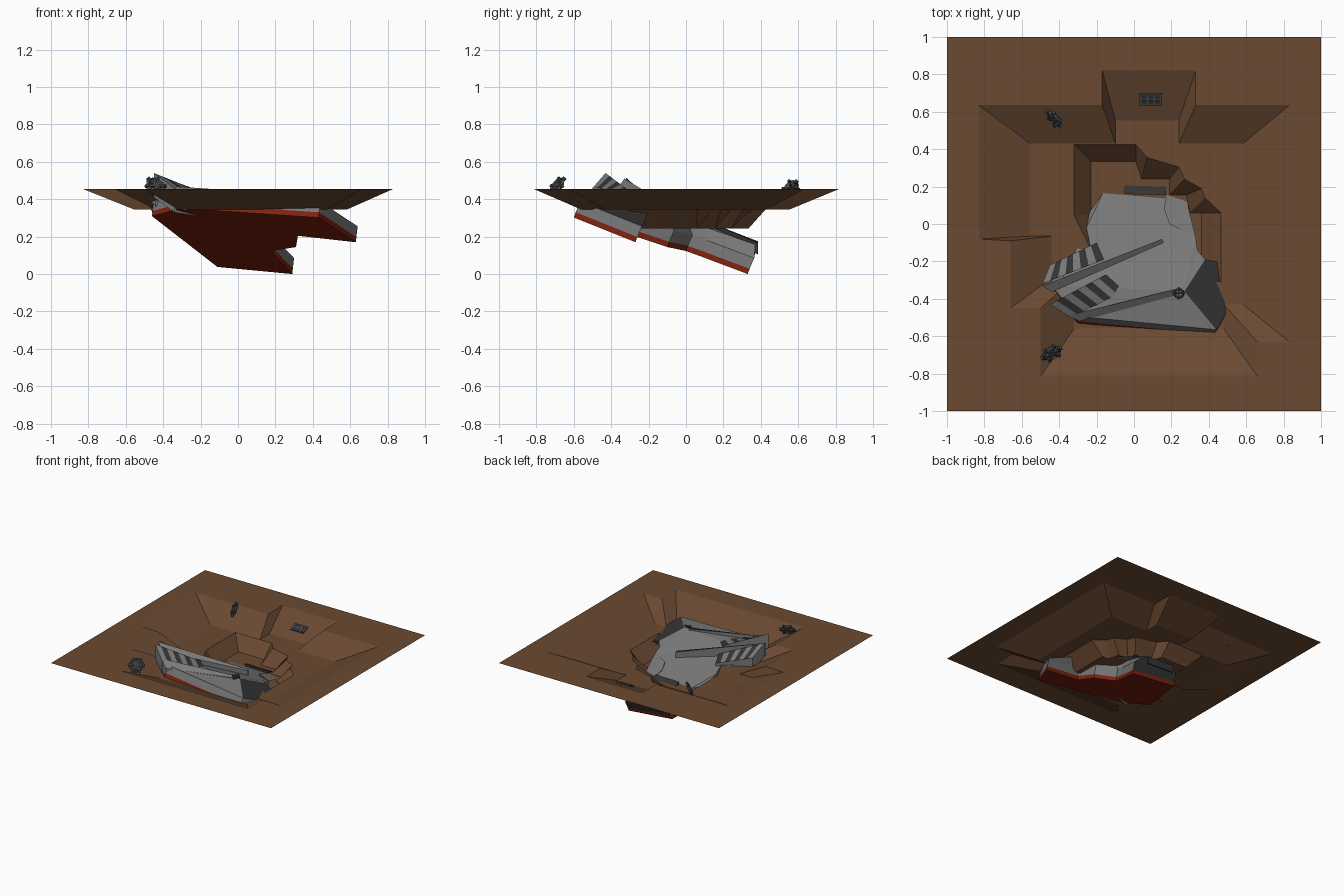
import bpy, bmesh, math
from mathutils import Vector

if "Cube" in bpy.data.objects:
    bpy.data.objects.remove(bpy.data.objects["Cube"])


def mat(name, c):
    m = bpy.data.materials.new(name)
    m.diffuse_color = (*c, 1)
    m.use_nodes = True
    m.node_tree.nodes["Principled BSDF"].inputs["Base Color"].default_value = m.diffuse_color
    return m


BROWN = mat("soil_brown", (0.145, 0.068, 0.032))
GREY = mat("hull_grey", (0.19, 0.19, 0.19))
DARK = mat("dark_grey", (0.034, 0.034, 0.034))
RED = mat("hull_red", (0.22, 0.016, 0.005))
METAL = mat("scrap_grey", (0.07, 0.073, 0.078))


def finish(bm, name, mats, recalc=True):
    if recalc:
        bmesh.ops.recalc_face_normals(bm, faces=bm.faces)
    me = bpy.data.meshes.new(name)
    bm.to_mesh(me)
    bm.free()
    for m in mats:
        me.materials.append(m)
    ob = bpy.data.objects.new(name, me)
    bpy.context.collection.objects.link(ob)
    return ob


def base(x, y):
    """Height of the tilted underside of the wreck."""
    return -0.10 * (x - 0.29) - 0.34 * (y - 0.33)


# ---- terrain: flat sheet, stepped crater and a lower pit
sheet = [(-1, 1), (1, 1), (1, -1), (-1, -1)]
rim = [(-.83, .635), (-.17, .635), (-.17, .82), (.33, .82), (.33, .635), (.83, .635),
       (.83, -.63), (.66, -.63), (.66, -.815), (-.5, -.815), (-.5, -.45), (-.66, -.45),
       (-.66, -.09), (-.83, -.08)]
ledge = [(-.555, .43), (-.1, .43), (-.1, .553), (.24, .553), (.24, .43), (.583, .43),
         (.583, -.43), (.48, -.43), (.48, -.56), (-.32, -.56), (-.32, -.29), (-.44, -.29),
         (-.44, -.065), (-.555, -.065)]
pit_top = [(-.32, .425), (.01, .425), (.07, .355), (.24, .305), (.27, .24), (.36, .19),
           (.38, .14), (.465, .06), (.465, -.31), (-.2, -.2), (-.32, .046)]
pit_low = [(-.23, .334), (.01, .334), (.04, .24), (.19, .24), (.19, .155), (.28, .155),
           (.30, .06), (.36, .06), (.36, -.25), (-.15, -.15), (-.23, .05)]

bm = bmesh.new()


def ring(pts, z):
    vs = [bm.verts.new((x, y, z)) for x, y in pts]
    es = [bm.edges.new((vs[i], vs[(i + 1) % len(vs)])) for i in range(len(vs))]
    return vs, es


def bridge(a, b):
    n = len(a)
    return [bm.faces.new((a[i], a[(i + 1) % n], b[(i + 1) % n], b[i])) for i in range(n)]


s, r = ring(sheet, .455), ring(rim, .455)
l, t, p = ring(ledge, .345), ring(pit_top, .345), ring(pit_low, .243)
for a, b in ((s, r), (l, t)):
    bmesh.ops.triangle_fill(bm, edges=a[1] + b[1], use_beauty=True, normal=(0, 0, 1))
bridge(r[0], l[0])
bridge(t[0], p[0])
bm.faces.new(p[0])
bm.normal_update()
for f in bm.faces:
    if f.normal.z < 0:
        f.normal_flip()
finish(bm, "crater_ground", [BROWN], recalc=False)

# ---- hull: red underside and rim, grey sides and deck, dark end faces
outline = [(-.46, -.36), (-.30, -.53), (.43, -.60), (.63, -.27), (.32, -.28), (.31, -.10),
           (.18, 0), (.20, .08), (.29, .33), (-.11, .336)]
deck = [(-.40, -.33, .12), (-.27, -.49, .09), (.27, -.36, .185), (.38, -.19, .18),
        (.34, -.14, .175), (.33, -.07, .175), (.19, .0, .18), (.16, .08, .175),
        (.22, .37, .165), (-.07, .37, .15)]
bm = bmesh.new()


def hull_ring(dx, dy, h):
    return [bm.verts.new((x + dx, y + dy, base(x, y) + h)) for x, y in outline]


b0, b1, b2 = hull_ring(0, 0, 0), hull_ring(.003, .01, .028), hull_ring(.01, .035, .085)
b3 = [bm.verts.new((x, y, base(x, y) + h)) for x, y, h in deck]
bm.faces.new(b0[::-1]).material_index = 1
for f in bridge(b0, b1):
    f.material_index = 1
low, up = bridge(b1, b2), bridge(b2, b3)
for i in (2, 8):                      # cockpit end and engine end
    low[i].material_index = 2
    up[i].material_index = 2
low[2].material_index = 0
bm.faces.new(b3)
bmesh.ops.triangulate(bm, faces=[f for f in bm.faces if len(f.verts) > 4])
finish(bm, "wreck_hull", [GREY, RED, DARK])


def prism(name, top, depth, mats, bands=1):
    """Block under a quad a-b (one end) to d-c (other end), cut into alternating bands."""
    a, b, c, d = [Vector(q) for q in top]
    bm = bmesh.new()
    rows = []
    for i in range(bands + 1):
        k = i / bands
        u, v = a.lerp(d, k), b.lerp(c, k)
        dz = Vector((0, 0, depth))
        rows.append([bm.verts.new(q) for q in (u, v, v - dz, u - dz)])
    for i in range(bands):
        for j in range(4):
            n = (j + 1) % 4
            f = bm.faces.new((rows[i][j], rows[i][n], rows[i + 1][n], rows[i + 1][j]))
            f.material_index = i % len(mats) if j == 0 else 0
    bm.faces.new(rows[0])
    bm.faces.new(rows[-1])
    return finish(bm, name, mats)


# ---- striped cooling fins rising at the tail
prism("front_fin", [(-.45, -.43, .54), (-.34, -.50, .46), (-.05, -.36, .41), (-.15, -.27, .42)],
      .13, [GREY, DARK], 8)
prism("back_fin", [(-.49, -.32, .515), (-.45, -.22, .42), (-.20, -.10, .355), (-.16, -.19, .385)],
      .11, [GREY, DARK], 8)
# long spines running forward from the fins
prism("front_spine", [(-.36, -.49, .47), (-.29, -.52, .42), (.23, -.38, .425), (.22, -.35, .43)],
      .08, [GREY])
prism("back_spine", [(-.49, -.33, .51), (-.44, -.365, .46), (.16, -.10, .36), (.15, -.08, .36)],
      .10, [GREY])
# engine block at the buried end
prism("engine_block", [(-.05, .16, .262), (.17, .155, .262), (.18, .385, .165), (-.06, .385, .175)],
      .06, [DARK])


def cog(name, loc, rot, radius, teeth, m):
    """Ring with spokes and teeth."""
    bpy.ops.mesh.primitive_torus_add(major_segments=12, minor_segments=4, location=loc,
                                     rotation=rot, major_radius=radius, minor_radius=radius * .25)
    hub = bpy.context.object
    hub.name = name
    hub.data.materials.append(m)
    bm = bmesh.new()
    bm.from_mesh(hub.data)
    for i in range(teeth):
        ang = i * math.tau / teeth
        g = bmesh.ops.create_cube(bm, size=1)["verts"]
        for v in g:
            q = Vector((v.co.x * radius * 1.35 + radius * .72, v.co.y * radius * .3,
                        v.co.z * radius * .4))
            v.co = Vector((q.x * math.cos(ang) - q.y * math.sin(ang),
                           q.x * math.sin(ang) + q.y * math.cos(ang), q.z))
    bm.to_mesh(hub.data)
    bm.free()


# ---- scattered scrap and the small turret ring
cog("front_scrap_wheel", (-.44, -.69, .47), (.95, 0, .5), .045, 6, METAL)
cog("back_scrap_wheel", (-.425, .56, .455), (1.15, 0, -.85), .042, 6, METAL)
cog("turret_ring", (.24, -.37, .437), (.3, 0, 0), .024, 4, METAL)

# vent plate lying on the back slope, with six dark openings
slope = math.atan2(.11, .267)


def plate(name, x, y, sx, sy, lift, m):
    z = .345 + (y - .553) * .11 / .267 + lift
    bpy.ops.mesh.primitive_cube_add(size=1, location=(x, y, z), rotation=(slope, 0, 0))
    o = bpy.context.object
    o.name = name
    o.scale = (sx, sy, .009)
    o.data.materials.append(m)


plate("vent_plate", .09, .665, .12, .068, .006, METAL)
for i in range(3):
    for j in range(2):
        plate("vent_hole", .054 + i * .036, .65 + j * .03, .026, .022, .008, DARK)
